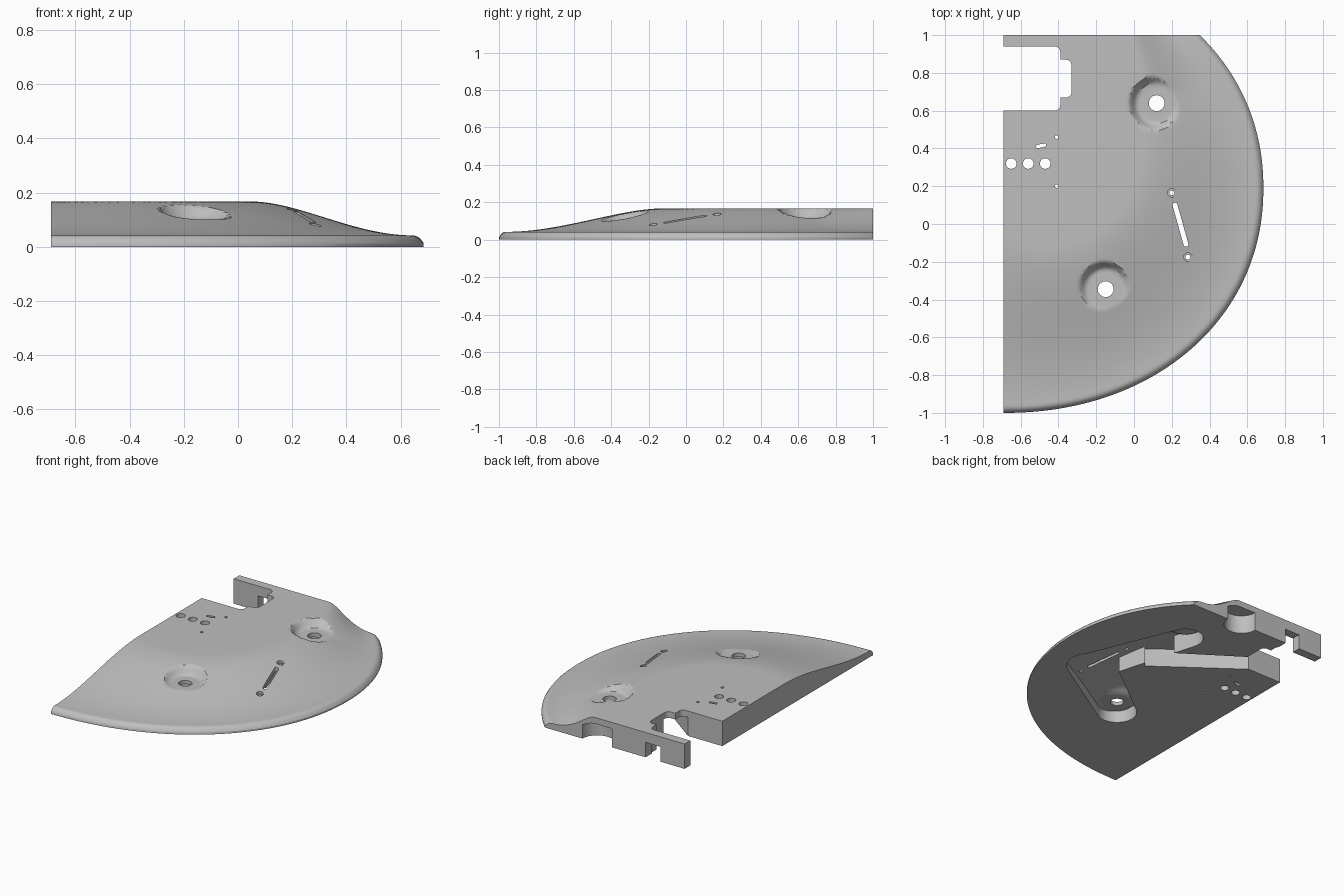
import bpy, bmesh, math
from mathutils import Vector
from mathutils.geometry import convex_hull_2d

if "Cube" in bpy.data.objects:
    bpy.data.objects.remove(bpy.data.objects["Cube"])

CX, CY, A, B, N = -0.69, 0.19, 1.375, 1.19, 2.1   # rounded outline
BACK = 1.0
POCKETS = [(-0.15, -0.345, 0.10), (0.12, 0.64, 0.115)]  # x, y, floor height

grey = bpy.data.materials.new("light_grey")
grey.use_nodes = True
grey.diffuse_color = (0.52, 0.52, 0.52, 1)
grey.node_tree.nodes["Principled BSDF"].inputs["Base Color"].default_value = (0.52, 0.52, 0.52, 1)


def ease(u):
    u = max(0.0, min(1.0, u))
    return u * u * (3 - 2 * u)


def height(x, y):
    """Crowned surface falling to a rounded rim, with two round pockets."""
    u, v = (x - CX) / A, (y - CY) / B
    t = (abs(u) ** N + abs(v) ** N) ** (1 / N)
    ang = math.degrees(math.atan2(v, u))
    start = min(0.82, 0.5 + 0.0033 * ang + 0.0065 * max(0, ang - 32))
    z = 0.167 - 0.125 * ease((t - start) / (0.97 - start))
    for px, py, floor in POCKETS:
        d = math.hypot(x - px, y - py)
        if d < 0.18:
            z = min(z, floor + 0.08 * ease((d - 0.1) / 0.075))
    if t > 0.97:
        z *= max(0.3, math.sqrt(max(0, 1 - ((t - 0.97) / 0.03) ** 2)))
    return z


def to_object(bm, name):
    bmesh.ops.recalc_face_normals(bm, faces=bm.faces)
    me = bpy.data.meshes.new(name)
    bm.to_mesh(me)
    bm.free()
    me.materials.append(grey)
    ob = bpy.data.objects.new(name, me)
    bpy.context.collection.objects.link(ob)
    return ob


def shell(name, rings, steps, base, rule, grow=1.0):
    """Solid under a height rule, laid out as a polar fan."""
    corner = math.atan2(0.681, 0.755)
    half = math.pi / 2
    angles = [-half + (corner + half) * i / (2 * steps) for i in range(2 * steps)]
    angles += [corner + (half - corner) * i / steps for i in range(steps + 1)]
    fracs = [0.96 * i / rings for i in range(1, rings + 1)]
    fracs += [0.97, 0.978, 0.985, 0.991, 0.996, 1.0]
    bm = bmesh.new()
    hub = bm.verts.new((CX, CY, rule(CX, CY)))
    rows = []
    for a in angles:
        c, s = math.cos(a), math.sin(a)
        k = (abs(c) ** N + abs(s) ** N) ** (-1 / N)
        dx, dy = A * c * k, B * s * k
        m = min(1.0, (BACK - CY) / dy) if dy > 0 else 1.0
        row = []
        for f in fracs:
            x, y = CX + dx * m * f, CY + dy * m * f
            row.append(bm.verts.new((x, y, rule(x, y))))
        rows.append(row)
    for p, q in zip(rows, rows[1:]):
        bm.faces.new((hub, p[0], q[0]))
        for i in range(len(fracs) - 1):
            bm.faces.new((p[i], p[i + 1], q[i + 1], q[i]))
    rim = [e for e in bm.edges if e.is_boundary]
    geo = bmesh.ops.extrude_edge_only(bm, edges=rim)["geom"]
    for v in geo:
        if isinstance(v, bmesh.types.BMVert):
            v.co.z = base
    bmesh.ops.holes_fill(bm, edges=[e for e in bm.edges if e.is_boundary], sides=0)
    return to_object(bm, name)


def add_prism(bm, discs, z0=-0.1, z1=0.3, seg=24):
    """Upright prism around the hull of some discs (x, y, radius)."""
    pts = [Vector((x + r * math.cos(2 * math.pi * i / seg), y + r * math.sin(2 * math.pi * i / seg)))
           for x, y, r in discs for i in range(seg)]
    face = bm.faces.new([bm.verts.new((*pts[i], z0)) for i in convex_hull_2d(pts)])
    new = bmesh.ops.extrude_face_region(bm, geom=[face])["geom"]
    for v in new:
        if isinstance(v, bmesh.types.BMVert):
            v.co.z = z1


def prism(name, *shapes, **kw):
    bm = bmesh.new()
    for discs in shapes:
        add_prism(bm, discs, **kw)
    return to_object(bm, name)


def combine(target, tool, mode):
    mod = target.modifiers.new("cut", "BOOLEAN")
    mod.operation, mod.object, mod.solver = mode, tool, "EXACT"
    bpy.context.view_layer.objects.active = target
    bpy.ops.object.modifier_apply(modifier=mod.name)
    bpy.data.objects.remove(tool)


def box(x0, x1, y0, y1, r):
    return [(x, y, r) for x in (x0 + r, x1 - r) for y in (y0 + r, y1 - r)]


plate = shell("cover_plate", 110, 56, 0.0, height)

# Hollow underside: two arms, a hub, a channel to the notch, a back recess
hollow = prism("hollow", [(0.12, 0.64, 0.115), (0.33, 0.04, 0.15)])
combine(hollow, prism("arm", [(-0.15, -0.345, 0.125), (0.35, 0.0, 0.155)]), "UNION")
combine(hollow, prism("channel", [(-0.43, 0.603, 0.005), (0.09, 0.22, 0.005),
                                  (0.2, 0.35, 0.005), (-0.35, 0.72, 0.005)]), "UNION")
combine(hollow, prism("recess", [(-0.04, 1.0, 0.11), (-0.04, 1.05, 0.11)]), "UNION")
inner = shell("inner_limit", 50, 30, -0.05, lambda x, y: min(0.13, 0.75 * height(x, y)))
for v in inner.data.vertices:          # let the back recess run out through the wall
    if v.co.y > BACK - 0.0005:
        v.co.y += 0.02
combine(hollow, inner, "INTERSECT")
combine(plate, hollow, "DIFFERENCE")

# Stepped side notch and the gap under the back arm
combine(plate, prism("notch", box(-0.8, -0.39, 0.6, 0.94, 0.03)), "DIFFERENCE")
combine(plate, prism("notch_step", box(-0.46, -0.33, 0.67, 0.87, 0.03)), "DIFFERENCE")
combine(plate, prism("arm_gap", box(-0.51, -0.4, 0.9, 1.1, 0.002), z1=0.1), "DIFFERENCE")

# Through holes, slot and pinholes
holes = [[(px, py, 0.042)] for px, py, _ in POCKETS]
holes += [[(x, 0.32, 0.028)] for x in (-0.65, -0.56, -0.47)]
holes += [[(x, y, 0.013)] for x, y in ((0.2, 0.165), (0.285, -0.175))]
holes += [[(-0.41, y, 0.009)] for y in (0.2, 0.46)]
holes += [[(0.217, 0.1, 0.013), (0.275, -0.107, 0.013)],
          [(-0.51, 0.41, 0.009), (-0.475, 0.418, 0.009)]]
combine(plate, prism("holes", *holes), "DIFFERENCE")

# Shallow counterbores around the screw holes
for x, y in ((0.2, 0.165), (0.285, -0.175)):
    combine(plate, prism("counterbore", [(x, y, 0.022)], z0=height(x, y) - 0.012), "DIFFERENCE")

bpy.ops.object.select_all(action="DESELECT")
plate.select_set(True)
bpy.context.view_layer.objects.active = plate
bpy.ops.object.shade_smooth_by_angle(angle=math.radians(32))
